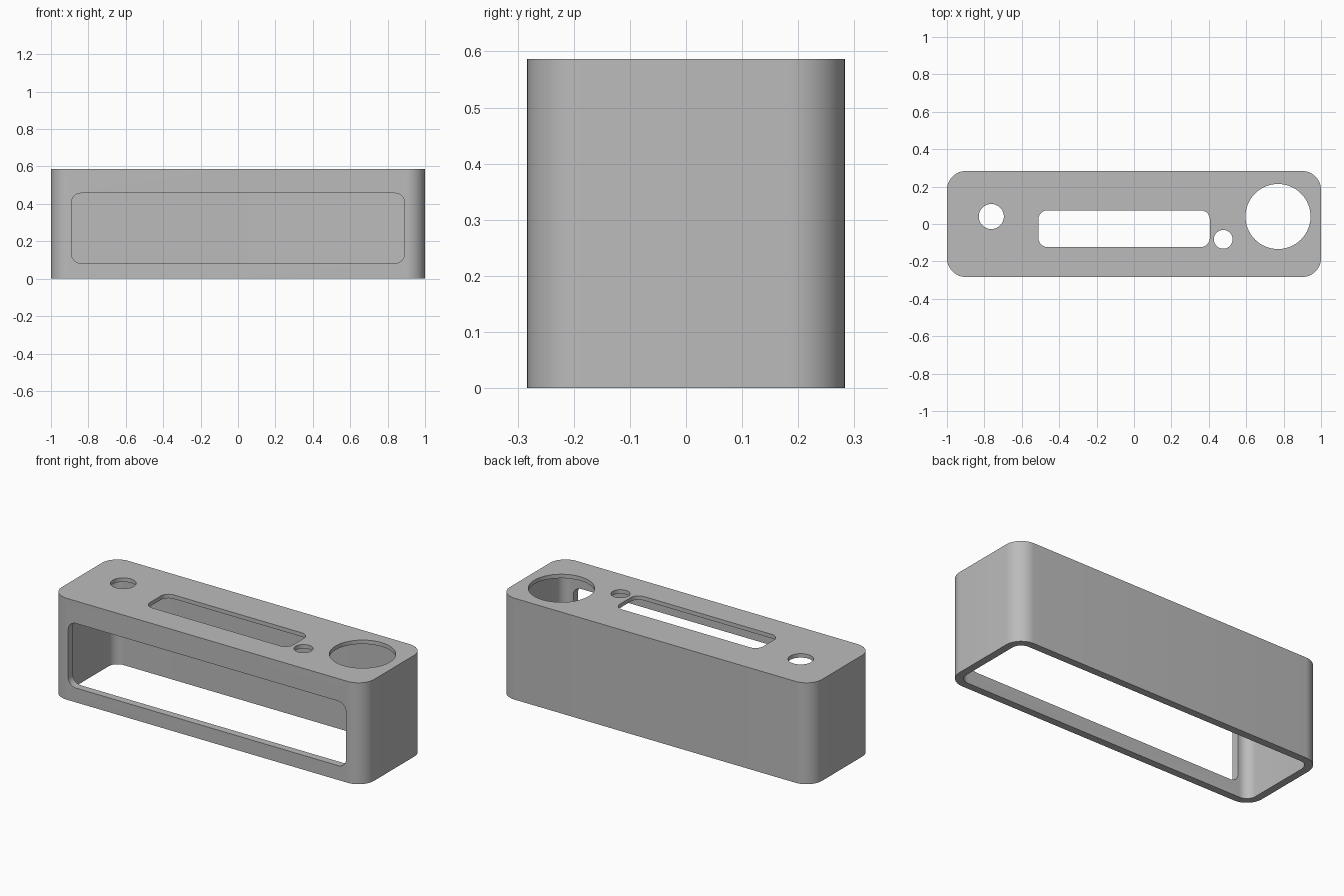
import bpy, bmesh
from math import sin, cos, pi, radians
from mathutils import Matrix, Vector

if "Cube" in bpy.data.objects:
    bpy.data.objects.remove(bpy.data.objects["Cube"], do_unlink=True)

LENGTH, DEPTH, HEIGHT = 2.0, 0.566, 0.587
WALL, ROOF, CORNER = 0.043, 0.023, 0.1

grey = bpy.data.materials.new("plain grey")
grey.use_nodes = True
colour = (0.5, 0.5, 0.5, 1)
grey.diffuse_color = colour
grey.node_tree.nodes["Principled BSDF"].inputs["Base Color"].default_value = colour


def rounded_prism(name, width, depth, radius, low, high, centre=(0, 0), segments=12):
    """Vertical prism with a rounded rectangular outline."""
    bm = bmesh.new()
    outline = []
    corners = [(1, 1), (-1, 1), (-1, -1), (1, -1)]
    for quarter, (sx, sy) in enumerate(corners):
        cx = centre[0] + sx * (width / 2 - radius)
        cy = centre[1] + sy * (depth / 2 - radius)
        for i in range(segments + 1):
            a = (quarter + i / segments) * pi / 2
            outline.append(bm.verts.new((cx + radius * cos(a), cy + radius * sin(a), low)))
    bmesh.ops.remove_doubles(bm, verts=outline, dist=1e-5)
    base = bm.faces.new([v for v in outline if v.is_valid])
    result = bmesh.ops.extrude_face_region(bm, geom=[base])
    top = [v for v in result["geom"] if isinstance(v, bmesh.types.BMVert)]
    bmesh.ops.translate(bm, verts=top, vec=Vector((0, 0, high - low)))
    bmesh.ops.recalc_face_normals(bm, faces=bm.faces)
    mesh = bpy.data.meshes.new(name)
    bm.to_mesh(mesh)
    bm.free()
    obj = bpy.data.objects.new(name, mesh)
    bpy.context.collection.objects.link(obj)
    mesh.materials.append(grey)
    return obj


def round_hole(name, x, y, radius):
    return rounded_prism(name, 2 * radius, 2 * radius, radius,
                         HEIGHT - 0.1, HEIGHT + 0.1, (x, y), 16)


# Outer casing
casing = rounded_prism("casing", LENGTH, DEPTH, CORNER, 0, HEIGHT)

# Hollow interior, open underneath
cutters = [rounded_prism("interior_cutter", LENGTH - 2 * WALL, DEPTH - 2 * WALL,
                         CORNER - WALL, -0.1, HEIGHT - ROOF)]

# Front window, turned to pass through the front wall only
window = rounded_prism("window_cutter", 1.78, 0.374, 0.05, -0.1, 0.1)
window.data.transform(Matrix.Translation((0, -DEPTH / 2, 0.27))
                      @ Matrix.Rotation(radians(90), 4, "X"))
cutters.append(window)

# Openings in the roof
cutters.append(rounded_prism("slot_cutter", 0.917, 0.197, 0.05,
                             HEIGHT - 0.1, HEIGHT + 0.1, (-0.053, -0.025)))
cutters.append(round_hole("small_hole_cutter", -0.763, 0.04, 0.067))
cutters.append(round_hole("tiny_hole_cutter", 0.477, -0.082, 0.05))
cutters.append(round_hole("large_hole_cutter", 0.77, 0.04, 0.174))

bpy.ops.object.select_all(action="DESELECT")
casing.select_set(True)
bpy.context.view_layer.objects.active = casing
for cutter in cutters:
    cut = casing.modifiers.new(cutter.name, "BOOLEAN")
    cut.operation = "DIFFERENCE"
    cut.solver = "EXACT"
    cut.object = cutter
    bpy.ops.object.modifier_apply(modifier=cut.name)
    bpy.data.objects.remove(cutter, do_unlink=True)

bpy.ops.object.shade_smooth_by_angle(angle=radians(30))
